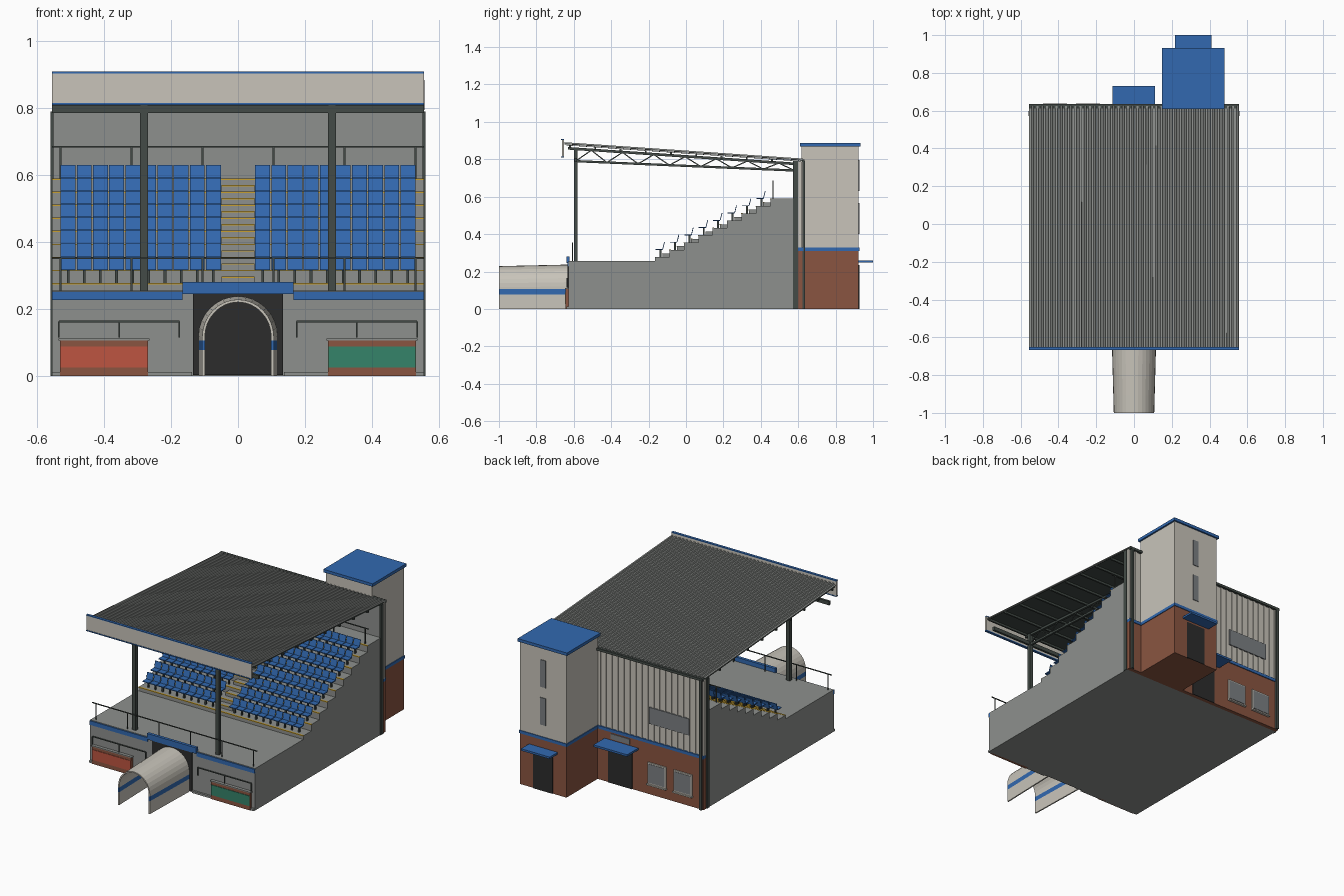
import bpy, bmesh, math
from mathutils import Vector, Matrix

if "Cube" in bpy.data.objects:
    bpy.data.objects.remove(bpy.data.objects["Cube"])


def mat(name, hexcol):
    def lin(c):
        return c / 12.92 if c <= 0.04045 else ((c + 0.055) / 1.055) ** 2.4
    m = bpy.data.materials.new(name)
    m.diffuse_color = [lin(int(hexcol[i:i + 2], 16) / 255) for i in (0, 2, 4)] + [1]
    m.use_nodes = True
    m.node_tree.nodes["Principled BSDF"].inputs["Base Color"].default_value = m.diffuse_color
    return m


CONCRETE = mat("concrete grey", "8d908d")
BEIGE = mat("pale cladding", "c8c4ba")
BLUE = mat("blue", "3269b0")
BRICK = mat("brick brown", "8a5541")
STEEL = mat("dark steel", "434b47")
DARK = mat("charcoal", "2c2c2c")
YELLOW = mat("step yellow", "c8a030")
RED = mat("red", "bd5541")
GREEN = mat("green", "35836a")
GLASS = mat("window grey", "7c8083")


def finish(name, bm, *mats):
    bmesh.ops.recalc_face_normals(bm, faces=bm.faces)
    me = bpy.data.meshes.new(name)
    bm.to_mesh(me)
    bm.free()
    for m in mats:
        me.materials.append(m)
    ob = bpy.data.objects.new(name, me)
    bpy.context.collection.objects.link(ob)
    return ob


def add_box(bm, x0, x1, y0, y1, z0, z1):
    m = Matrix.Translation(((x0 + x1) / 2, (y0 + y1) / 2, (z0 + z1) / 2))
    bmesh.ops.create_cube(bm, size=1, matrix=m @ Matrix.Diagonal((x1 - x0, y1 - y0, z1 - z0, 1)))


def boxes(name, material, *items):
    bm = bmesh.new()
    for b in items:
        add_box(bm, *b)
    return finish(name, bm, material)


def add_beam(bm, p, q, w):
    p, q = Vector(p), Vector(q)
    d = q - p
    m = Matrix.Translation((p + q) / 2) @ d.to_track_quat('Z', 'Y').to_matrix().to_4x4()
    bmesh.ops.create_cube(bm, size=1, matrix=m @ Matrix.Diagonal((w, w, d.length, 1)))


def beams(name, material, w, *pairs):
    bm = bmesh.new()
    for p, q in pairs:
        add_beam(bm, p, q, w)
    return finish(name, bm, material)


def extrude(name, material, pts, vec, closed=True):
    bm = bmesh.new()
    vs = [bm.verts.new(p) for p in pts]
    if closed:
        geom = [bm.faces.new(vs)]
        ext = bmesh.ops.extrude_face_region(bm, geom=geom + list(bm.edges) + vs)
    else:
        geom = [bm.edges.new(e) for e in zip(vs, vs[1:])]
        ext = bmesh.ops.extrude_edge_only(bm, edges=geom)
    bmesh.ops.translate(bm, vec=vec, verts=[v for v in ext["geom"] if isinstance(v, bmesh.types.BMVert)])
    return finish(name, bm, material)


W, ROWS, TREAD, RISE, Y0, Z0 = 0.555, 8, 0.077, 0.039, -0.165, 0.277


def step(k):
    return Y0 + TREAD * k, Z0 + RISE * k


# Terrace: one stepped profile extruded across the stand
prof = [(-0.628, 0), (-0.628, 0.255), (Y0, 0.255)]
for k in range(ROWS + 1):
    y, z = step(k)
    prof += [(y, z), (y + TREAD, z)] if k < ROWS else [(y, z), (0.6, z), (0.6, 0)]
extrude("terrace", CONCRETE, [(-W, y, z) for y, z in prof], (2 * W, 0, 0))
boxes("front_plinth", CONCRETE, (-W, -0.137, -0.64, -0.62, 0, 0.012), (0.137, W, -0.64, -0.62, 0, 0.012))

# Aisle half steps and yellow nosings
boxes("aisle_steps", CONCRETE, *[(-0.05, 0.05, step(k)[0] - 0.038, step(k)[0] + 0.01,
                                  step(k)[1] - RISE, step(k)[1] - RISE / 2) for k in range(1, ROWS + 1)])
noses = [(-W, W, step(k)[0] - 0.002, step(k)[0] + 0.008, step(k)[1] - 0.003, step(k)[1] + 0.001)
         for k in range(ROWS + 1)]
noses += [(-0.05, 0.05, step(k)[0] - 0.04, step(k)[0] - 0.03, step(k)[1] - RISE / 2 - 0.003,
           step(k)[1] - RISE / 2 + 0.001) for k in range(1, ROWS + 1)]
boxes("step_nosings", YELLOW, *noses)

# Seats: pan, leaning back and leg
seat_bm, leg_bm = bmesh.new(), bmesh.new()
for k in range(ROWS):
    y, z = step(k)
    for side in (-1, 1):
        for i in range(10):
            x = side * (0.0735 + 0.0482 * i)
            add_box(seat_bm, x - 0.022, x + 0.022, y + 0.002, y + 0.04, z + 0.038, z + 0.043)
            back = Matrix.Translation((x, y + 0.045, z + 0.061)) @ Matrix.Rotation(-0.25, 4, 'X')
            bmesh.ops.create_cube(seat_bm, size=1, matrix=back @ Matrix.Diagonal((0.044, 0.004, 0.04, 1)))
            add_box(leg_bm, x - 0.004, x + 0.004, y + 0.024, y + 0.034, z, z + 0.038)
finish("seats", seat_bm, BLUE)
finish("seat_legs", leg_bm, STEEL)

# Guard rails at the front edge and the top landing
POSTS = [s * x for s in (-1, 1) for x in (0.106, 0.318, 0.53)]
for name, y, z, h in (("front_rail", -0.607, 0.255, 0.097), ("top_rail", 0.465, 0.59, 0.095)):
    beams(name, STEEL, 0.005, ((-W, y, z + h), (W, y, z + h)),
          *[((x, y, z), (x, y, z + h)) for x in POSTS])

# Front wall trim, tunnel mouth and wall handrails
boxes("front_band", BLUE, (-W, -0.165, -0.634, -0.62, 0.227, 0.252), (0.165, W, -0.634, -0.62, 0.227, 0.252))
boxes("tunnel_sign", BLUE, (-0.165, 0.165, -0.64, -0.622, 0.245, 0.281))
boxes("tunnel_mouth", DARK, (-0.135, 0.135, -0.634, -0.1, 0.003, 0.245))
for s in (-1, 1):
    xs = [s * v for v in (0.535, 0.355, 0.175)]
    beams("wall_handrail", STEEL, 0.005, ((xs[0], -0.637, 0.163), (xs[2], -0.637, 0.163)),
          *[((x, -0.637, 0.163), (x, -0.637, 0.115)) for x in xs])

# Dugouts with coloured panels
for s, name, colour in ((-1, "red", RED), (1, "green", GREEN)):
    c = s * 0.4
    boxes("dugout_body", BRICK, (c - 0.132, c + 0.132, -0.644, -0.625, 0, 0.106))
    boxes("dugout_cap", CONCRETE, (c - 0.136, c + 0.136, -0.647, -0.625, 0.106, 0.112))
    boxes(name + "_dugout_panel", colour, (c - 0.13, c + 0.13, -0.647, -0.643, 0.026, 0.088))

# Arched tunnel with a slight taper, blue stripe on the straight sides
side = [(0.113, z) for z in (0.0, 0.078, 0.106)]
arc = [(0.113 * math.cos(a * math.pi / 16), 0.12 + 0.113 * math.sin(a * math.pi / 16)) for a in range(17)]
arch = side + arc + [(-x, z) for x, z in reversed(side)]
bm = bmesh.new()
rings = []
for t in range(5):
    y, sx, sz = -0.634 - 0.3655 * t / 4, 1 - 0.022 * t, 1 - 0.009 * t
    rings.append([bm.verts.new((x * sx, y, z * (sz if z > 0.11 else 1))) for x, z in arch])
for a, b in zip(rings, rings[1:]):
    for i in range(len(arch) - 1):
        f = bm.faces.new((a[i], a[i + 1], b[i + 1], b[i]))
        f.material_index = 1 if i in (1, len(arch) - 3) else 0
tunnel = finish("tunnel", bm, BEIGE, BLUE)
mod = tunnel.modifiers.new("shell", 'SOLIDIFY')
mod.thickness, mod.offset = 0.008, 0


# Roof: corrugated sheet on a slope
def roof_z(y):
    return 0.882 - 0.0685 * (y + 0.65)


N = 44
pitch = 2 * W / N
sheet = []
for i in range(N):
    x = -W + i * pitch
    sheet += [(x + pitch * f, -0.65, roof_z(-0.65) + h) for f, h in ((0, 0), (0.5, 0), (0.6, 0.008), (0.9, 0.008))]
sheet.append((W, -0.65, roof_z(-0.65)))
roof = extrude("roof_sheet", CONCRETE, sheet, (0, 1.275, roof_z(0.625) - roof_z(-0.65)), closed=False)
mod = roof.modifiers.new("thickness", 'SOLIDIFY')
mod.thickness, mod.offset = 0.003, 0
z0, z1 = roof_z(-0.64) - 0.004, roof_z(0.615) - 0.004
extrude("roof_lining", STEEL, [(-W, -0.64, z0), (-W, 0.615, z1), (-W, 0.615, z1 - 0.003), (-W, -0.64, z0 - 0.003)],
        (2 * W, 0, 0))

# Purlins, trusses and columns
boxes("purlins", STEEL, *[(-W, W, y - 0.005, y + 0.005, roof_z(y) - 0.02, roof_z(y) - 0.005)
                          for y in [-0.62 + 0.135 * i for i in range(10)]])
bm = bmesh.new()
for x in (-0.28, 0.28):
    nodes = []
    for i in range(15):
        y = -0.59 + 1.17 * i / 14
        nodes.append((x, y, roof_z(y) - 0.024 if i % 2 else 0.79 - 0.05 * i / 14))
    for a, b in zip(nodes, nodes[1:]):
        add_beam(bm, a, b, 0.006)
    add_beam(bm, (x, -0.63, roof_z(-0.63) - 0.022), (x, 0.59, roof_z(0.59) - 0.022), 0.014)
    add_beam(bm, nodes[0], nodes[-1], 0.012)
finish("roof_trusses", bm, STEEL)
boxes("columns", STEEL, *[(x - 0.012, x + 0.012, -0.6, -0.58, 0.255, 0.86) for x in (-0.28, 0.28)])
boxes("front_beam", STEEL, (-W, W, -0.597, -0.583, 0.785, 0.808))

# Front fascia with blue edges
boxes("fascia", BEIGE, (-W, W, -0.664, -0.652, 0.816, 0.904))
boxes("fascia_trim", BLUE, (-W, W, -0.667, -0.651, 0.904, 0.909), (-W, W, -0.667, -0.651, 0.81, 0.816))

# Rear wall: concrete inside, brick below, ribbed cladding above
boxes("inner_back_wall", CONCRETE, (-W, W, 0.58, 0.6, 0.5, 0.79))
boxes("rear_brick", BRICK, (-W, W, 0.6, 0.623, 0, 0.31))
boxes("rear_band", BLUE, (-W, W, 0.6, 0.628, 0.31, 0.328))
ribs = [(x, x + 0.012, 0.617, 0.624, 0.328, 0.79) for x in [-0.54 + 0.04 * i for i in range(27)]]
boxes("rear_cladding", BEIGE, (-W, W, 0.6, 0.619, 0.328, 0.79), *ribs)
boxes("rear_upper_window", GLASS, (-0.46, -0.19, 0.61, 0.627, 0.43, 0.53))
boxes("wall_end_posts", STEEL, *[(s * 0.5555 - 0.004, s * 0.5555 + 0.004, 0.573, 0.598, 0, 0.79) for s in (-1, 1)])
boxes("gutter", STEEL, (-W, W, 0.612, 0.634, 0.785, 0.8))
boxes("drainpipes", STEEL, *[(x - 0.008, x + 0.008, 0.622, 0.636, 0, 0.79) for x in (-0.54, 0.54)])

# Rear door, canopy and windows
boxes("rear_door", DARK, (-0.075, 0.085, 0.61, 0.627, 0, 0.24))
boxes("rear_canopy", BLUE, (-0.115, 0.112, 0.62, 0.73, 0.248, 0.26))
boxes("rear_fanlight", GLASS, (-0.06, 0.07, 0.61, 0.627, 0.268, 0.3))
for x in (-0.418, -0.243):
    boxes("rear_window_frame", BEIGE, (x - 0.062, x + 0.062, 0.61, 0.63, 0.065, 0.195))
    boxes("rear_window_glass", GLASS, (x - 0.055, x + 0.055, 0.61, 0.632, 0.073, 0.187))
    boxes("rear_window_sill", BEIGE, (x - 0.064, x + 0.064, 0.61, 0.638, 0.058, 0.066))

# Stair tower
TX0, TX1, TY0, TY1 = 0.158, 0.47, 0.618, 0.923
boxes("tower_base", BRICK, (TX0, TX1, TY0, TY1, 0, 0.31))
boxes("tower_band", BLUE, (TX0 - 0.004, TX1 + 0.004, TY0 - 0.004, TY1 + 0.004, 0.31, 0.328))
boxes("tower_upper", BEIGE, (TX0, TX1, TY0, TY1, 0.328, 0.87))
boxes("tower_roof", BLUE, (0.148, 0.48, 0.609, 0.933, 0.868, 0.886))
boxes("tower_windows", GLASS, *[(0.295, 0.333, 0.915, 0.927, z, z + 0.165) for z in (0.4, 0.63)])
boxes("tower_door", DARK, (0.25, 0.38, 0.915, 0.927, 0, 0.235))
boxes("tower_canopy", BLUE, (0.217, 0.41, 0.915, 1.0, 0.248, 0.26))
